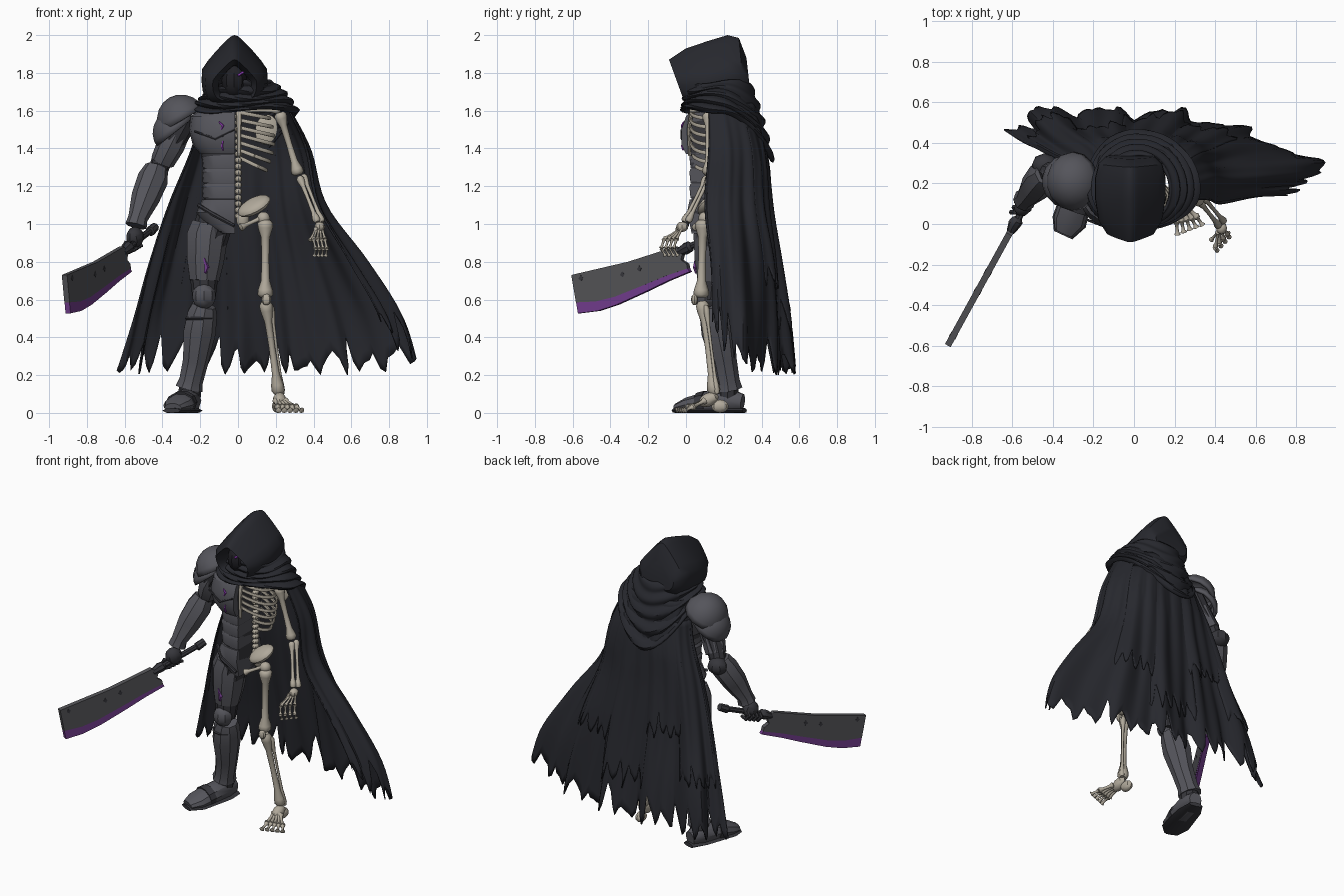
import bpy, bmesh, math, random
from mathutils import Vector, Matrix, Euler

random.seed(4)
if "Cube" in bpy.data.objects:
    bpy.data.objects.remove(bpy.data.objects["Cube"])


def material(name, *rgb):
    m = bpy.data.materials.new(name)
    m.use_nodes = True
    m.diffuse_color = (*rgb, 1)
    m.node_tree.nodes["Principled BSDF"].inputs["Base Color"].default_value = (*rgb, 1)
    return m


cloth = material("black cloth", .02, .021, .027)
void = material("mask black", .015, .015, .019)
steel = material("grey steel", .09, .09, .105)
dark = material("dark steel", .037, .037, .044)
iron = material("blade iron", .088, .088, .096)
bone_mat = material("old bone", .44, .4, .33)
purple = material("purple edge", .17, .046, .27)
glow = material("violet glow", .3, .05, .5)


def finish(name, bm, mat, angle=35):
    bmesh.ops.recalc_face_normals(bm, faces=bm.faces)
    me = bpy.data.meshes.new(name)
    bm.to_mesh(me)
    bm.free()
    me.materials.append(mat)
    me.shade_smooth()
    me.set_sharp_from_angle(angle=math.radians(angle))
    ob = bpy.data.objects.new(name, me)
    bpy.context.collection.objects.link(ob)
    return ob


def thicken(ob, amount):
    mod = ob.modifiers.new("thickness", "SOLIDIFY")
    mod.thickness = amount
    mod.offset = 0


def skin(rings, closed=True, caps=(True, True)):
    """Bridge equal rows of points into a bmesh."""
    bm = bmesh.new()
    rows = [[bm.verts.new((p[0], p[1], max(p[2], 0))) for p in r] for r in rings]
    n = len(rows[0])
    for a, b in zip(rows, rows[1:]):
        for i in range(n if closed else n - 1):
            j = (i + 1) % n
            bm.faces.new((a[i], a[j], b[j], b[i]))
    for row, cap in zip((rows[0], rows[-1]), caps):
        if cap:
            bm.faces.new(row)
    return bm


def limb(name, pts, mat, n=10, ref=(0, 1, 0), angle=35):
    """Tube through (x, y, z, width radius, depth radius) stations."""
    pos = [Vector(p[:3]) for p in pts]
    rings = []
    for i, p in enumerate(pts):
        t = (pos[min(i + 1, len(pos) - 1)] - pos[max(i - 1, 0)]).normalized()
        u = t.cross(Vector(ref)).normalized()
        v = t.cross(u)
        turn = [2 * math.pi * k / n for k in range(n)]
        rings.append([pos[i] + u * p[3] * math.cos(a) + v * p[-1] * math.sin(a) for a in turn])
    return finish(name, skin(rings), mat, angle)


def bone(name, a, b, r, ref=(0, 1, 0)):
    """Long bone with swollen ends."""
    a, b = Vector(a), Vector(b)
    shape = ((0, 1), (.04, 1.6), (.1, 1.5), (.22, .9), (.5, .75), (.78, .9), (.9, 1.5), (.96, 1.6), (1, 1))
    limb(name, [(*a.lerp(b, t), r * f) for t, f in shape], bone_mat, 8, ref, 50)


def ball(name, loc, scale, mat, rot=(0, 0, 0), cut=None, seg=14):
    bm = bmesh.new()
    bmesh.ops.create_uvsphere(bm, u_segments=seg, v_segments=10, radius=1)
    if cut is not None:
        bmesh.ops.bisect_plane(bm, geom=bm.verts[:] + bm.edges[:] + bm.faces[:],
                               plane_co=(0, 0, cut), plane_no=(0, 0, -1), clear_outer=True)
    turn = Euler([math.radians(d) for d in rot]).to_matrix().to_4x4()
    bm.transform(Matrix.Translation(loc) @ turn @ Matrix.Diagonal((*scale, 1)))
    return finish(name, bm, mat)


def spline(pts, t):
    n = len(pts) - 1
    i = min(int(t * n), n - 1)
    f = t * n - i
    b, c = pts[i], pts[i + 1]
    a, d = pts[max(i - 1, 0)], pts[min(i + 2, n)]
    return b + (c - a) * (f / 2) + (a * 2 - b * 5 + c * 4 - d) * (f * f / 2) + (b * 3 - a - c * 3 + d) * (f ** 3 / 2)


# Cape: a sheet splined through horizontal guide rows, with folds and a torn hem
guides = [
    (1.64, (-.18, .2), (-.16, .3), (-.05, .36), (.1, .36), (.2, .3), (.25, .2), (.25, .12)),
    (1.4, (-.24, .27), (-.2, .36), (-.06, .41), (.14, .41), (.29, .36), (.37, .24), (.36, .12)),
    (1.1, (-.36, .31), (-.28, .41), (-.08, .43), (.15, .43), (.34, .38), (.45, .24), (.42, .1)),
    (.8, (-.46, .36), (-.35, .46), (-.1, .47), (.18, .47), (.42, .43), (.67, .26), (.58, .13)),
    (.5, (-.54, .4), (-.42, .53), (-.1, .52), (.2, .51), (.5, .45), (.86, .28), (.74, .14)),
    (.2, (-.63, .46), (-.45, .57), (-.12, .56), (.22, .55), (.56, .45), (.94, .28), (.8, .14))]
guides = [[Vector((x, y, row[0])) for x, y in row[1:]] for row in guides]


def cape_sheet(name, u0, u1, v0, v1, ragged, lift=0):
    cols, steps = 10 + int((u1 - u0) * 90), 26
    lines, tooth = [], 0
    for i in range(cols + 1):
        s = i / cols
        u = u0 + (u1 - u0) * s
        if i % 5 == 0:
            tooth = random.uniform(.35, 1)
        tear = ragged * (tooth * abs(i % 5 - 1) / 3 + .25 * random.random())
        end = v1 - tear - .6 * max(0, u - .75)
        line = []
        for k in range(steps + 1):
            v = v0 + (end - v0) * k / steps
            p = spline([spline(g, u) for g in guides], v)
            out = Vector((p.x, p.y - .1, 0)).normalized()
            fold = v * (.028 * math.sin(u * 38 + 2 * v) + .014 * math.sin(u * 83 - 3 * v))
            line.append(p + out * (fold + lift * math.sin(math.pi * s) * min(1, 3 * k / steps)))
        lines.append(line)
    thicken(finish(name, skin(lines, False, (False, False)), cloth, 30), .008)


cape_sheet("cape", 0, 1, 0, 1, .14)
for i, (u0, u1, v1) in enumerate(((.04, .22, .8), (.18, .38, .62), (.36, .55, .86), (.5, .7, .7))):
    cape_sheet(f"cape_panel_{i + 1}", u0, u1, .12, v1, .12, .022)

# Cowl draped round the shoulders, deeper at the back
rings = []
for k in range(29):
    s = k / 28
    ring = []
    for i in range(48):
        a = 2 * math.pi * i / 48
        c, d = math.cos(a), math.sin(a)
        back = max(0, d)
        f = .013 * math.sin(s * 28 + 2 * c) * (.4 + s)
        rx = .15 + (.15 if c > 0 else .1) * s ** .8 + f
        ry = .17 + (.11 if d > 0 else .01) * s ** .8 + f
        ring.append((.02 + c * rx, .17 + d * ry, 1.75 - s * (.15 + .27 * back ** 2) + .012 * math.sin(3 * a + 5 * s)))
    rings.append(ring)
thicken(finish("cowl", skin(rings, True, (False, False)), cloth, 40), .012)

# Hood: bell-shaped arches from a deep inner rim over the head to the back
arches = ((.12, 1.83, .12, 1.68, .07), (-.03, 1.84, .03, 1.67, .085), (-.09, 1.87, -.01, 1.65, .115),
          (0, 1.93, .03, 1.63, .155), (.12, 1.97, .13, 1.62, .172), (.22, 2, .23, 1.64, .172),
          (.28, 1.985, .31, 1.66, .155), (.32, 1.88, .34, 1.7, .12))
rings = []
for yt, zt, yb, zb, w in arches:
    ring = []
    for i in range(24):
        a = 2 * math.pi * i / 24
        c, d = math.cos(a), math.sin(a)
        h = (1 + c) / 2
        x = w * d * (1 - .62 * c) if c > 0 else w * math.copysign(abs(d) ** .5, d) * (1 - .12 * c)
        ring.append((x - .018, yb + (yt - yb) * h, zb + (zt - zb) * h))
    rings.append(ring)
finish("hood", skin(rings), cloth, 40)
ball("face_mask", (-.02, .05, 1.76), (.07, .09, .1), void, seg=10)
limb("eye_left", [(.0, -.034, 1.785, .007), (.03, -.02, 1.805, .007)], glow, 6, (0, 0, 1))


# Armoured half of the torso, cut off flat at the middle
def half_body(name, stations, mat):
    rings = []
    for z, rx, ry, cy in stations:
        ring = []
        for i in range(20):
            a = 2 * math.pi * i / 20
            c, d = math.cos(a), math.sin(a)
            ring.append((-.02 + rx * math.copysign(abs(c) ** .8, c), cy + ry * math.copysign(abs(d) ** .8, d), z))
        rings.append(ring)
    bm = skin(rings)
    cut = bmesh.ops.bisect_plane(bm, geom=bm.verts[:] + bm.edges[:] + bm.faces[:],
                                 plane_co=(-.015, 0, 0), plane_no=(1, 0, 0), clear_outer=True)
    edges = [e for e in cut["geom_cut"] if isinstance(e, bmesh.types.BMEdge)]
    bmesh.ops.holes_fill(bm, edges=edges)
    finish(name, bm, mat, 28)


half_body("torso_core", [(1.62, .16, .1, .16), (1.5, .2, .13, .14), (1.28, .16, .11, .14),
                         (1.12, .16, .11, .14), (.96, .1, .09, .12)], dark)
half_body("chest_plate", [(1.63, .15, .1, .16), (1.57, .23, .14, .14), (1.5, .24, .155, .13),
                          (1.42, .22, .155, .13), (1.37, .18, .13, .13)], steel)
for i in range(3):
    z = 1.375 - .08 * i
    half_body(f"abdomen_plate_{i + 1}", [(z, .16, .115, .14), (z - .02, .172, .122, .14), (z - .078, .166, .116, .14)], steel)
half_body("hip_plate", [(1.13, .17, .12, .14), (1.06, .2, .135, .14), (1, .17, .12, .14), (.95, .07, .1, .13)], steel)
limb("belt_trim", [(-.21, .08, 1.1, .01), (-.13, .015, 1.05, .012), (-.02, .005, .99, .01)], dark, 6, (0, 0, 1))
limb("chest_seam", [(-.23, .02, 1.49, .006), (-.12, -.02, 1.45, .008), (-.02, -.022, 1.5, .006)], dark, 6, (0, 0, 1))
limb("chest_crack", [(-.1, -.012, 1.54, .004), (-.08, -.02, 1.52, .008), (-.09, -.02, 1.5, .004)], glow, 5)
limb("chest_crack_low", [(-.08, -.02, 1.44, .004), (-.085, -.02, 1.41, .006), (-.08, -.015, 1.39, .004)], glow, 5)

# Armoured arm with layered shoulder
for i in range(2):
    ob = ball(f"shoulder_plate_{i + 1}", (-.29 - .035 * i, .21, 1.54 - .06 * i), (.13 - .01 * i, .14 - .015 * i, .14 - .02 * i),
              steel, (0, -30 - 8 * i, 0), .08)
    thicken(ob, .018)
limb("upper_arm", [(-.28, .21, 1.56, .07), (-.34, .22, 1.45, .07), (-.4, .25, 1.35, .056), (-.43, .26, 1.26, .05)], dark)
limb("upper_arm_plate", [(-.33, .22, 1.47, .07), (-.355, .22, 1.42, .075), (-.4, .25, 1.33, .064)], steel, 8)
ball("elbow_plate", (-.44, .29, 1.27), (.065, .06, .055), dark, seg=8)
limb("forearm", [(-.43, .25, 1.3, .062), (-.45, .23, 1.24, .082), (-.49, .18, 1.14, .076),
                 (-.53, .13, 1.03, .052), (-.54, .12, .99, .058)], steel, 8)
limb("forearm_crack", [(-.49, .265, 1.2, .008), (-.53, .23, 1.15, .012), (-.54, .21, 1.11, .006)], purple, 5)
ball("gauntlet", (-.545, .09, .93), (.045, .055, .055), dark, (20, 0, -30), seg=8)
for i in range(4):
    x, y, z = -.52 - .013 * i, .13 - .024 * i, .91 - .008 * i
    limb(f"gauntlet_finger_{i + 1}", [(x - .03, y, z + .02, .012), (x - .045, y, z - .005, .014),
                                      (x - .02, y, z - .035, .013), (x + .015, y, z - .02, .01)], dark, 6)


# Cleaver: outlines drawn in (y, z) on a slanted upright plane
def blade_part(name, outline, thick, mat):
    side = Vector((.87, -.48, 0)) * thick / 2
    flat = [Vector((-.6 + (y + .02) * .55, y, z)) for y, z in outline]
    finish(name, skin([[p - side for p in flat], [p + side for p in flat]]), mat)


low = [(-.575, .585), (-.47, .59), (-.37, .615), (-.22, .675), (-.1, .725), (.015, .765)]
blade_part("blade", [(-.6, .73), *low, (.01, .79), (-.02, .81), (-.01, .85), (-.05, .88), (-.3, .8), (-.45, .765)], .032, iron)
hem = [(y + .01, z - .058 + .04 * i / 5) for i, (y, z) in enumerate(low)]
blade_part("blade_edge", low + hem[::-1], .03, purple)
for i, (y, z) in enumerate(((-.55, .71), (-.33, .73), (-.24, .76))):
    blade_part(f"blade_nick_{i + 1}", [(y - .012, z), (y, z + .02), (y + .012, z + .005), (y + .004, z - .012)], .035, dark)
limb("cleaver_handle", [(-.61, -.04, .85, .02), (-.59, 0, .87, .032), (-.575, .02, .88, .03), (-.57, .03, .885, .018),
                        (-.47, .22, .96, .018), (-.465, .225, .96, .027), (-.44, .27, .985, .024)], dark, 8, (0, 0, 1))

# Armoured leg and boot
limb("thigh", [(-.12, .15, 1.03, .1), (-.16, .15, .9, .1), (-.18, .14, .72, .075), (-.18, .13, .6, .06)], dark)
limb("thigh_plate", [(-.15, .15, 1, .1), (-.165, .15, .94, .112), (-.175, .145, .8, .1), (-.18, .14, .7, .08)], steel, 9)
limb("thigh_crack", [(-.18, .052, .82, .005), (-.165, .05, .77, .014), (-.175, .055, .74, .007)], purple, 5)
ball("knee_plate", (-.18, .1, .62), (.062, .06, .07), steel, seg=8)
limb("greave", [(-.18, .14, .57, .065), (-.19, .15, .53, .08), (-.205, .17, .43, .088, .09), (-.225, .2, .28, .07),
                (-.25, .22, .17, .065), (-.26, .225, .13, .075)], steel, 9)
limb("greave_band", [(-.2, .155, .5 + d, r) for d, r in ((.008, .08), (0, .087), (-.008, .08))], dark, 9)
limb("ankle", [(-.25, .22, .16, .06), (-.26, .22, .06, .06)], dark)
limb("boot", [(-.24, .3, .055, .04, .045), (-.26, .23, .065, .068, .07), (-.29, .11, .055, .075, .06),
              (-.32, .01, .04, .08, .042), (-.345, -.045, .026, .05, .025)], steel, 10, (0, 0, 1))
limb("boot_sole", [(-.235, .31, .012, .045, .014), (-.26, .22, .012, .075, .016), (-.32, .01, .012, .086, .016),
                   (-.35, -.055, .012, .05, .014)], dark, 8, (0, 0, 1))
limb("boot_strap", [(-.29, .11, .058, .08, .062), (-.305, .07, .052, .083, .057)], dark, 10, (0, 0, 1))

# Skeleton half: ribs sag at the flank
for i in range(7):
    w = .12 + .06 * math.sin(math.pi * (i + 2) / 9)
    reach = math.pi * (1 if i < 5 else 1.24 - .08 * i)
    path = []
    for k in range(15):
        a = reach * k / 14
        dip = (.03 + .006 * i) * math.sin(a)
        path.append((.01 + w * math.sin(a), .125 + .1 * math.cos(a), 1.59 - .04 * i - dip, .008, .011))
    limb(f"rib_{i + 1}", path, bone_mat, 6, (0, 0, 1), 60)
limb("sternum", [(.005, .03, 1.6, .018, .01), (.005, .015, 1.5, .012, .01), (.005, .02, 1.36, .01, .008)], bone_mat, 8)
for i in range(19):
    ball(f"vertebra_{i + 1}", (.002, .185, 1.04 + .033 * i), (.02, .026, .017), bone_mat, seg=8)
bone("collarbone", (.01, .03, 1.6), (.22, .12, 1.6), .011, (0, 0, 1))
ball("shoulder_blade", (.15, .25, 1.5), (.06, .012, .08), bone_mat, (0, 10, 0))
ball("hip_bowl", (.085, .13, 1.095), (.095, .075, .035), bone_mat, (25, -28, 0), seg=16)
bone("pubic_bone", (.14, .1, 1.04), (.01, .05, .98), .014, (0, 0, 1))
ball("sacrum", (.025, .18, 1.03), (.035, .03, .06), bone_mat)
ball("hip_joint", (.135, .1, 1.03), (.035, .035, .035), bone_mat)

# Skeleton arm and hand
bone("humerus", (.22, .12, 1.59), (.32, .12, 1.26), .021)
bone("radius_bone", (.325, .11, 1.25), (.42, -.01, 1.01), .013)
bone("ulna_bone", (.345, .13, 1.26), (.445, .01, 1.01), .012)
ball("wrist_bones", (.432, -.02, .985), (.028, .032, .027), bone_mat, seg=8)
for k in range(4):
    x, y = .4 + .02 * k, -.03 - .022 * (3 - k)
    bone(f"palm_bone_{k + 1}", (.42 + .008 * k, -.02, .98), (x, y - .02, .92), .008)
    bone(f"finger_{k + 1}", (x, y - .02, .92), (x + .01, y - .035, .87), .008)
    bone(f"fingertip_{k + 1}", (x + .01, y - .035, .87), (x + .005, y - .012, .83), .007)
bone("thumb", (.415, -.04, .98), (.38, -.08, .91), .008)

# Skeleton leg and foot
bone("femur", (.145, .09, 1.02), (.145, .08, .61), .026)
ball("kneecap", (.15, .045, .6), (.025, .018, .03), bone_mat, seg=8)
bone("shin_bone", (.145, .085, .59), (.215, .15, .1), .022)
bone("calf_bone", (.175, .105, .57), (.235, .165, .1), .01)
ball("heel_bone", (.21, .18, .035), (.03, .045, .035), bone_mat, seg=8)
ball("ankle_bones", (.22, .12, .07), (.036, .055, .035), bone_mat, (25, 0, 0), seg=8)
for k in range(5):
    knuckle = (.21 + .025 * k, .01 + .006 * k, .03)
    bone(f"foot_bone_{k + 1}", (.2 + .012 * k, .1, .065), knuckle, .012, (0, 0, 1))
    bone(f"toe_{k + 1}", knuckle, (.215 + .031 * k, -.055 + .012 * k, .012), .01, (0, 0, 1))
